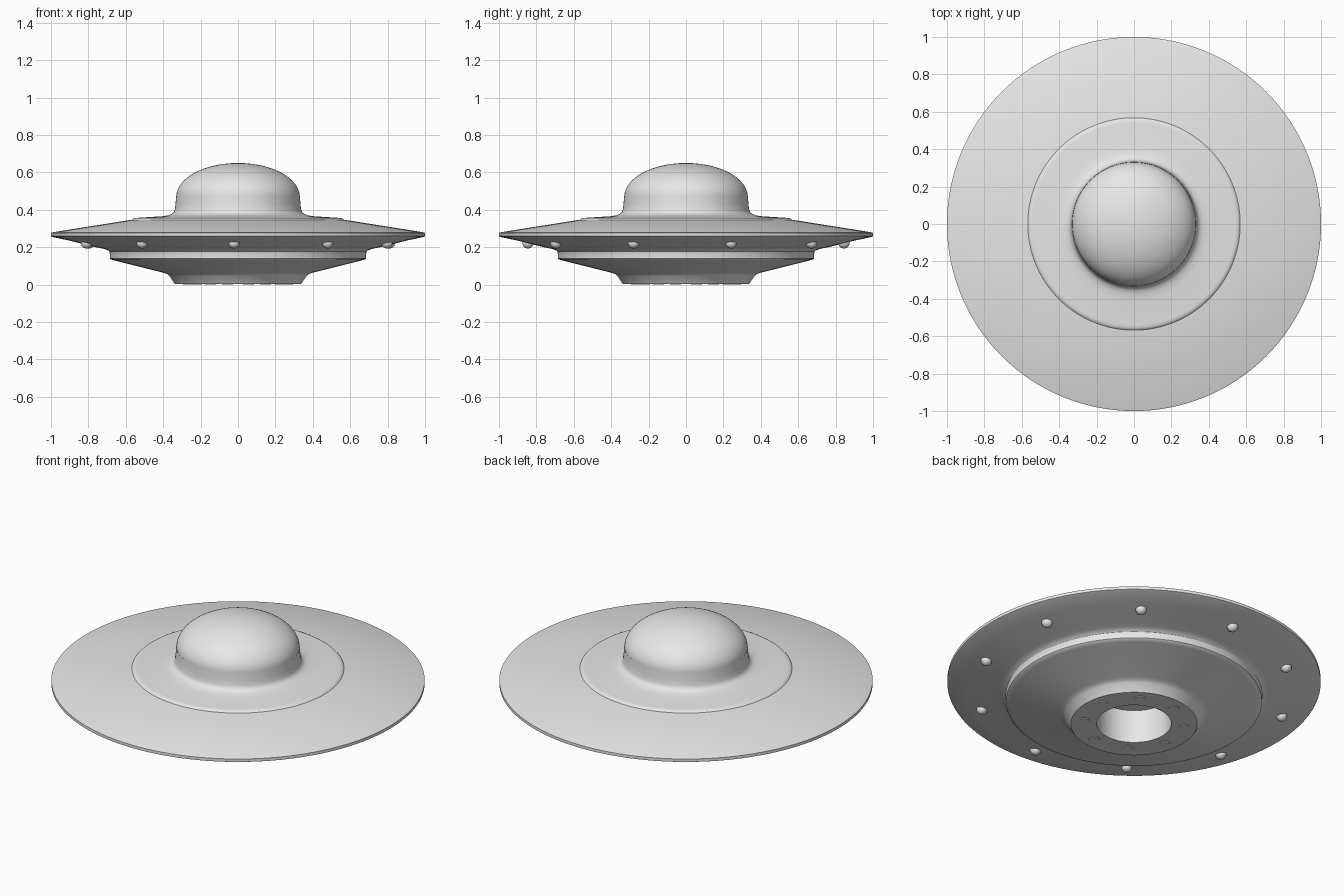
import bpy, bmesh
from math import radians, sin, cos, pi

cube = bpy.data.objects.get("Cube")
if cube:
    bpy.data.objects.remove(cube, do_unlink=True)

grey = bpy.data.materials.new("plain grey")
grey.use_nodes = True
grey.diffuse_color = (0.8, 0.8, 0.8, 1)
grey.node_tree.nodes["Principled BSDF"].inputs["Base Color"].default_value = (0.8, 0.8, 0.8, 1)


def finish(obj, angle=30):
    obj.data.materials.append(grey)
    bpy.ops.object.select_all(action='DESELECT')
    obj.select_set(True)
    bpy.context.view_layer.objects.active = obj
    bpy.ops.object.shade_smooth_by_angle(angle=radians(angle))


def lathe(name, profile, steps=128):
    """Revolve a list of (radius, height) points about the z axis."""
    bm = bmesh.new()
    verts = [bm.verts.new((r, 0, z)) for r, z in profile]
    edges = [bm.edges.new(pair) for pair in zip(verts, verts[1:])]
    bmesh.ops.spin(bm, geom=verts + edges, cent=(0, 0, 0), axis=(0, 0, 1),
                   angle=2 * pi, steps=steps, use_merge=True)
    bmesh.ops.remove_doubles(bm, verts=bm.verts, dist=0.0001)
    bmesh.ops.recalc_face_normals(bm, faces=bm.faces)
    mesh = bpy.data.meshes.new(name)
    bm.to_mesh(mesh)
    bm.free()
    obj = bpy.data.objects.new(name, mesh)
    bpy.context.collection.objects.link(obj)
    finish(obj)


def ring(count, radius, start):
    """Evenly spaced (x, y) positions on a circle."""
    for i in range(count):
        a = radians(start) + 2 * pi * i / count
        yield radius * cos(a), radius * sin(a)


# Saucer hull: collar, raised deck, wide disc, lower drum, foot and central well
collar = [(0, 0.468), (0.322, 0.468), (0.331, 0.474), (0.334, 0.43), (0.338, 0.4),
          (0.343, 0.387), (0.355, 0.377), (0.375, 0.37), (0.41, 0.365)]
deck = [(0.54, 0.357), (0.554, 0.356), (0.562, 0.352), (0.568, 0.346), (0.58, 0.345)]
rim = [(0.99, 0.28), (1.0, 0.276), (1.0, 0.259), (0.99, 0.254)]
underside = [(0.9, 0.235), (0.76, 0.2), (0.72, 0.192), (0.698, 0.185), (0.688, 0.176)]
drum = [(0.685, 0.165), (0.685, 0.14), (0.68, 0.135), (0.66, 0.129)]
foot = [(0.4, 0.064), (0.38, 0.057), (0.368, 0.048), (0.338, 0.004)]
well = [(0.2, 0.004), (0.2, 0.2), (0, 0.2)]
lathe("saucer_hull", collar + deck + rim + underside + drum + foot + well)

# Domed canopy
lathe("canopy_dome", [(0.33 * cos(t * pi / 48), 0.47 + 0.18 * sin(t * pi / 48))
                      for t in range(25)])

# Round lamps under the disc
for i, (x, y) in enumerate(ring(10, 0.845, -91.4)):
    bpy.ops.mesh.primitive_uv_sphere_add(segments=24, ring_count=12, radius=0.03,
                                         location=(x, y, 0.223))
    lamp = bpy.context.object
    lamp.name = f"under_lamp_{i + 1}"
    finish(lamp, 60)

# Shallow round pads on the foot
for i, (x, y) in enumerate(ring(8, 0.27, 12)):
    bpy.ops.mesh.primitive_cylinder_add(vertices=32, radius=0.03, depth=0.006,
                                        location=(x, y, 0.003))
    pad = bpy.context.object
    pad.name = f"foot_pad_{i + 1}"
    finish(pad)
